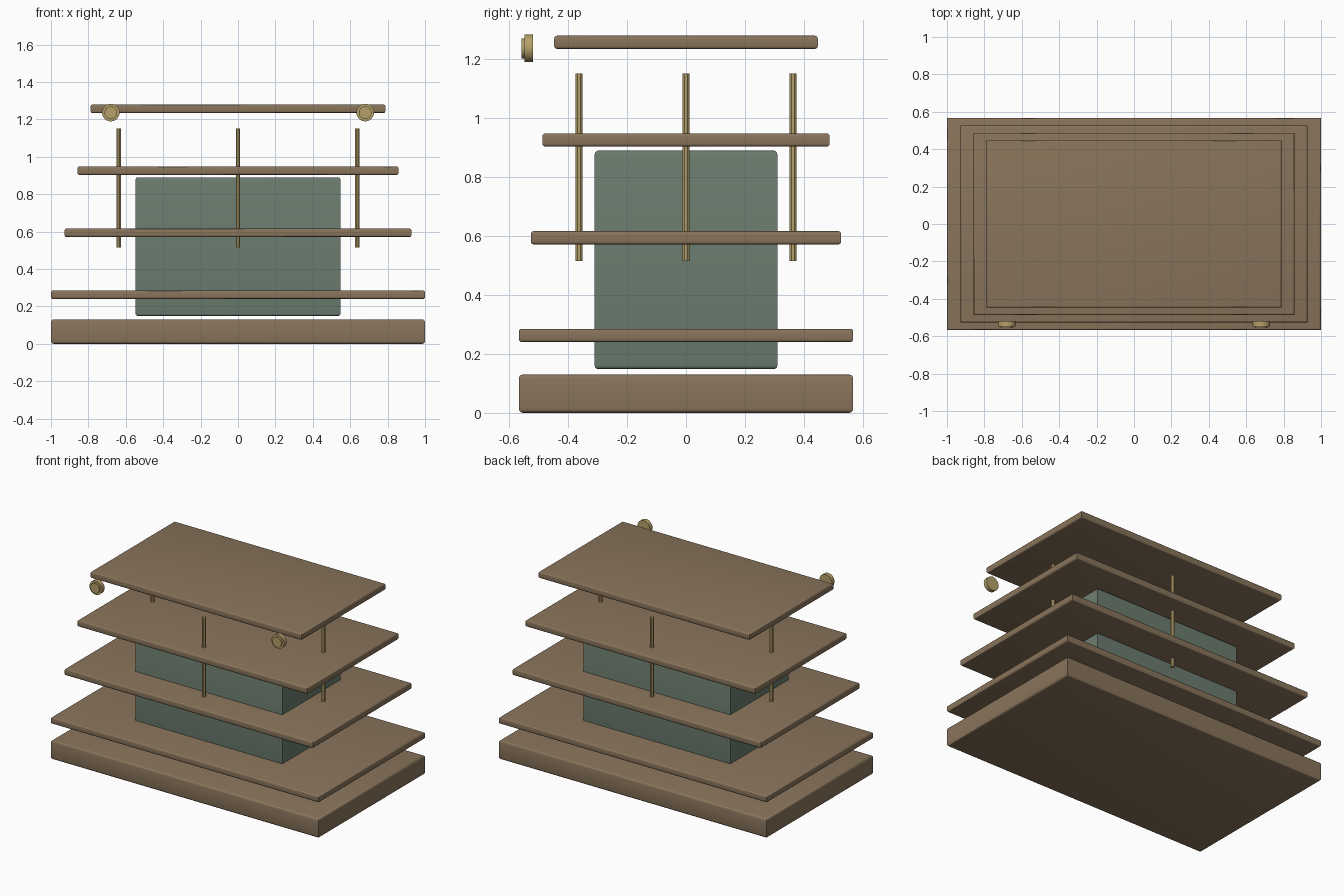
import bpy, bmesh, math
from mathutils import Matrix

cube = bpy.data.objects.get("Cube")
if cube:
    bpy.data.objects.remove(cube, do_unlink=True)


def material(name, rgb):
    m = bpy.data.materials.new(name)
    m.use_nodes = True
    m.diffuse_color = (*rgb, 1)
    bsdf = m.node_tree.nodes["Principled BSDF"]
    bsdf.inputs["Base Color"].default_value = (*rgb, 1)
    bsdf.inputs["Roughness"].default_value = 0.6
    return m


WOOD = material("brown wood", (0.25, 0.175, 0.105))
GREEN = material("muted green", (0.15, 0.205, 0.16))
BRASS = material("brass", (0.46, 0.35, 0.14))


def finish(name, bm, mat):
    bmesh.ops.recalc_face_normals(bm, faces=bm.faces)
    mesh = bpy.data.meshes.new(name)
    bm.to_mesh(mesh)
    bm.free()
    mesh.materials.append(mat)
    obj = bpy.data.objects.new(name, mesh)
    bpy.context.collection.objects.link(obj)
    bpy.ops.object.select_all(action='DESELECT')
    obj.select_set(True)
    bpy.context.view_layer.objects.active = obj
    bpy.ops.object.shade_smooth_by_angle(angle=math.radians(35))
    return obj


def slab(name, half_x, half_y, low, high, radius, mat):
    """Centred box with its top and bottom rims rounded."""
    bm = bmesh.new()
    size = (2 * half_x, 2 * half_y, high - low, 1)
    bmesh.ops.create_cube(bm, size=1, matrix=Matrix.Translation((0, 0, (low + high) / 2)) @ Matrix.Diagonal(size))
    rims = [e for e in bm.edges if abs(e.verts[0].co.z - e.verts[1].co.z) < 1e-5]
    bmesh.ops.bevel(bm, geom=rims, offset=radius, segments=3, profile=0.5, affect='EDGES')
    return finish(name, bm, mat)


def add_cylinder(bm, centre, radius, depth, sides, rotation=Matrix()):
    bmesh.ops.create_cone(bm, cap_ends=True, segments=sides, radius1=radius, radius2=radius,
                          depth=depth, matrix=Matrix.Translation(centre) @ rotation)


# Base and the stack of tapering boards
slab("base", 1.0, 0.567, 0, 0.13, 0.014, WOOD)
slab("lower_board", 1.0, 0.567, 0.24, 0.285, 0.01, WOOD)
slab("middle_board", 0.927, 0.526, 0.571, 0.616, 0.01, WOOD)
slab("upper_board", 0.858, 0.487, 0.903, 0.948, 0.01, WOOD)
slab("top_board", 0.788, 0.447, 1.234, 1.279, 0.01, WOOD)

# Central block
slab("core_block", 0.548, 0.31, 0.148, 0.89, 0.014, GREEN)

# Four posts around the block
for name, x, y in (("front_post", 0, -0.363), ("back_post", 0, 0.363),
                   ("left_post", 0.638, 0), ("right_post", -0.638, 0)):
    bm = bmesh.new()
    add_cylinder(bm, (x, y, 0.833), 0.0125, 0.635, 8, Matrix.Rotation(math.pi / 8, 4, 'Z'))
    finish(name, bm, BRASS)

# Stepped round knobs on the front
face_front = Matrix.Rotation(math.pi / 2, 4, 'X')
for name, x in (("left_knob", 0.68), ("right_knob", -0.68)):
    bm = bmesh.new()
    add_cylinder(bm, (x, -0.533, 1.236), 0.047, 0.028, 24, face_front)
    add_cylinder(bm, (x, -0.546, 1.236), 0.034, 0.022, 24, face_front)
    finish(name, bm, BRASS)
